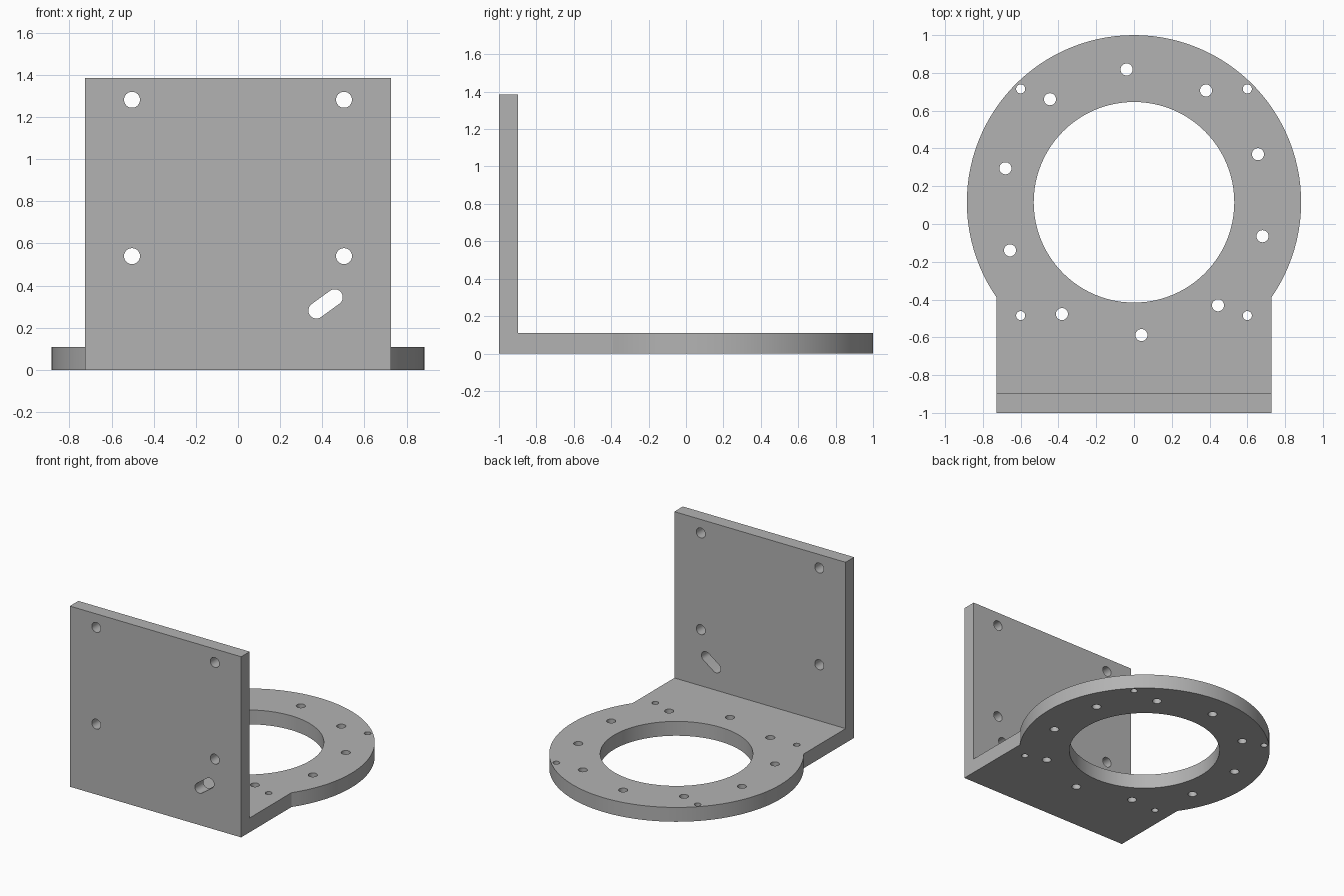
import bpy, bmesh, math
from mathutils import Vector

if "Cube" in bpy.data.objects:
    bpy.data.objects.remove(bpy.data.objects["Cube"])

HALF_W, WALL_H, BASE_T, WALL_T = 0.727, 1.386, 0.11, 0.103
CY, R_OUT, R_IN = 0.115, 0.885, 0.531   # ring centre and radii


def prism(bm, points, axis, lo, hi):
    """Extrude a 2D outline along z (plan outline) or y (front outline)."""
    def put(p, t):
        return Vector((p[0], p[1], t)) if axis == 'Z' else Vector((p[0], t, p[1]))
    a = [bm.verts.new(put(p, lo)) for p in points]
    b = [bm.verts.new(put(p, hi)) for p in points]
    bm.faces.new(a[::-1])
    bm.faces.new(b)
    for i in range(len(a)):
        j = (i + 1) % len(a)
        bm.faces.new((a[i], a[j], b[j], b[i]))


def arc(cx, cy, r, start, end, n):
    return [(cx + r * math.cos(start + (end - start) * i / n),
             cy + r * math.sin(start + (end - start) * i / n)) for i in range(n + 1)]


def circle(cx, cy, r, n=32):
    return arc(cx, cy, r, 0, 2 * math.pi, n)[:-1]


def finish(bm, name):
    bmesh.ops.recalc_face_normals(bm, faces=bm.faces)
    mesh = bpy.data.meshes.new(name)
    bm.to_mesh(mesh)
    bm.free()
    ob = bpy.data.objects.new(name, mesh)
    bpy.context.collection.objects.link(ob)
    return ob


# Base flange: square foot running into a round ring
bm = bmesh.new()
a0 = -math.acos(HALF_W / R_OUT)
prism(bm, [(-HALF_W, -1), (HALF_W, -1)] + arc(0, CY, R_OUT, a0, math.pi - a0, 80),
      'Z', 0, BASE_T)
bracket = finish(bm, "mounting_bracket")

# Upright wall
bm = bmesh.new()
prism(bm, [(-HALF_W, 0), (HALF_W, 0), (HALF_W, WALL_H), (-HALF_W, WALL_H)],
      'Y', -1, -1 + WALL_T)
wall = finish(bm, "wall_helper")

# Holes through the base: bore, bolt circle, corner holes
bm = bmesh.new()
prism(bm, circle(0, CY, R_IN, 96), 'Z', -0.1, 0.3)
for k in range(10):
    a = math.radians(93.2 + 36 * k)
    prism(bm, circle(0.704 * math.cos(a), CY + 0.704 * math.sin(a), 0.032), 'Z', -0.1, 0.3)
for sx in (-1, 1):
    for sy in (-1, 1):
        prism(bm, circle(sx * 0.6, CY + sy * 0.6, 0.024), 'Z', -0.1, 0.3)

# Holes through the wall: four bolts and a slanted slot
for x in (-0.503, 0.503):
    for z in (0.54, 1.282):
        prism(bm, circle(x, z, 0.038), 'Y', -1.1, -0.8)
p, q = (0.372, 0.282), (0.459, 0.345)
t = math.atan2(q[1] - p[1], q[0] - p[0])
h = math.pi / 2
prism(bm, arc(*q, 0.038, t - h, t + h, 16) + arc(*p, 0.038, t + h, t + 3 * h, 16),
      'Y', -1.1, -0.8)
cutter = finish(bm, "hole_helper")

# Join the wall, cut the holes
bpy.context.view_layer.objects.active = bracket
bracket.select_set(True)
for ob, op in ((wall, 'UNION'), (cutter, 'DIFFERENCE')):
    ob.hide_render = True
    mod = bracket.modifiers.new(op.lower(), 'BOOLEAN')
    mod.object, mod.operation, mod.solver = ob, op, 'EXACT'
    bpy.ops.object.modifier_apply(modifier=mod.name)
    bpy.data.objects.remove(ob)

# Plain grey metal
grey = bpy.data.materials.new("grey_metal")
grey.diffuse_color = (0.45, 0.45, 0.45, 1)
grey.use_nodes = True
grey.node_tree.nodes["Principled BSDF"].inputs["Base Color"].default_value = grey.diffuse_color
bracket.data.materials.clear()
bracket.data.materials.append(grey)
bpy.ops.object.shade_smooth_by_angle(angle=math.radians(30))
